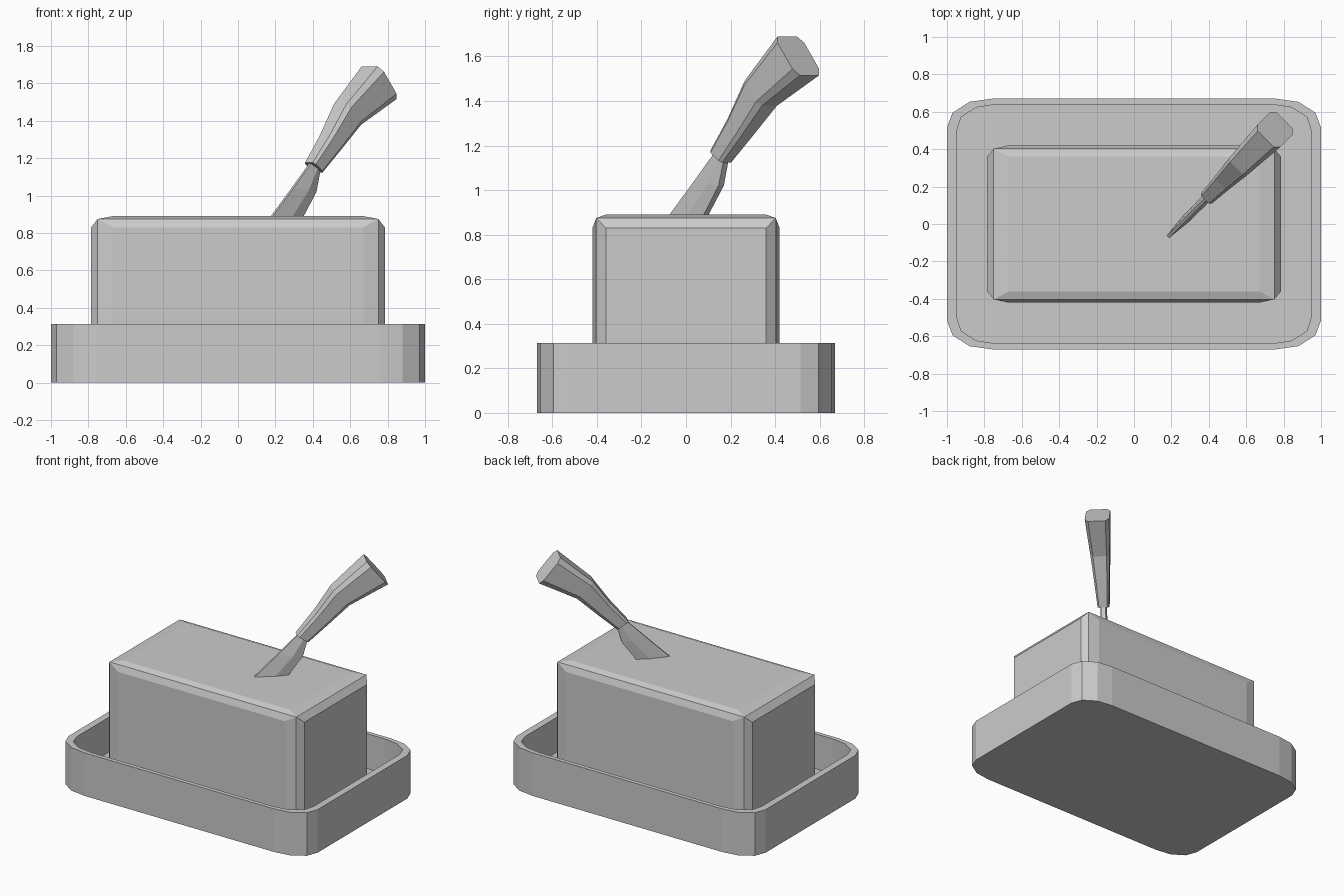
import bpy, bmesh
from math import sqrt
from mathutils import Vector

if "Cube" in bpy.data.objects:
    bpy.data.objects.remove(bpy.data.objects["Cube"])


def finish(name, bm):
    bmesh.ops.recalc_face_normals(bm, faces=bm.faces[:])
    me = bpy.data.meshes.new(name)
    bm.to_mesh(me)
    bm.free()
    ob = bpy.data.objects.new(name, me)
    bpy.context.collection.objects.link(ob)
    return ob


def loft(name, rings):
    """Skin a list of equal-length rings and cap both ends."""
    bm = bmesh.new()
    loops = [[bm.verts.new(p) for p in r] for r in rings]
    n = len(loops[0])
    for a, b in zip(loops, loops[1:]):
        for i in range(n):
            j = (i + 1) % n
            bm.faces.new((a[i], a[j], b[j], b[i]))
    bm.faces.new(loops[0])
    bm.faces.new(loops[-1])
    return finish(name, bm)


def tray_ring(corner, z):
    """Mirror one rounded corner into all four quadrants."""
    ring = []
    for sx, sy, step in ((1, 1, 1), (-1, 1, -1), (-1, -1, 1), (1, -1, -1)):
        ring += [(sx * x, sy * y, z) for x, y in corner[::step]]
    return ring


# Tray: thin walled dish with rounded corners
outer = [(1, .515), (.97, .595), (.88, .653), (.76, .67)]
inner = [(.95, .49), (.925, .57), (.845, .623), (.735, .64)]
loft("tray", [tray_ring(outer, 0), tray_ring(outer, .313),
              tray_ring(inner, .313), tray_ring(inner, .06)])

# Butter block: softened box, hull of four points per corner
bm = bmesh.new()
mid, half = .475, .415
for sx in (-1, 1):
    for sy in (-1, 1):
        for sz in (-1, 1):
            for x, y, z in ((.67, .36, half), (.67, .42, half - .06),
                            (.785, .36, half - .06), (.75, .403, half - .015)):
                bm.verts.new((sx * x, sy * y, mid + sz * z))
bmesh.ops.convex_hull(bm, input=bm.verts[:])
bmesh.ops.dissolve_limit(bm, angle_limit=.01, verts=bm.verts[:], edges=bm.edges[:])
finish("butter_block", bm)


def knife_point(u, w, z):
    """Knife plane: u runs diagonally, w is the thickness."""
    return Vector(((u + w) / sqrt(2) + .125, (u - w) / sqrt(2) - .125, z))


# Knife handle: curved, flaring octagonal sections
# centre u, centre z, section direction (u, z), half height, half width
stations = [(.397, 1.150, -.82, .57, .046, .040),
            (.522, 1.283, -.75, .66, .058, .052),
            (.652, 1.435, -.70, .72, .078, .067),
            (.890, 1.603, -.63, .78, .1125, .085)]
octagon = [(.71, 1), (1, .67), (1, -.67), (.71, -1),
           (-.71, -1), (-1, -.67), (-1, .67), (-.71, 1)]
loft("knife_handle", [[knife_point(u + du * h * t, w * s, z + dz * h * t)
                       for s, t in octagon]
                      for u, z, du, dz, h, w in stations])

# Knife blade: six sided sections from collar down into the butter
sections = [((.372, 1.175), (.432, 1.135), .022),
            ((.235, 1.04), (.400, 1.02), .024),
            ((.080, .89), (.305, .89), .022),
            ((-.03, .78), (.235, .72), .016)]
rings = []
for (u0, z0), (u1, z1), w in sections:
    um, zm = u0 * .4 + u1 * .6, z0 * .4 + z1 * .6
    rings.append([knife_point(*p) for p in (
        (u0, .008, z0), (um, w, zm), (u1, w * .7, z1),
        (u1, -w * .7, z1), (um, -w, zm), (u0, -.008, z0))])
loft("knife_blade", rings)
